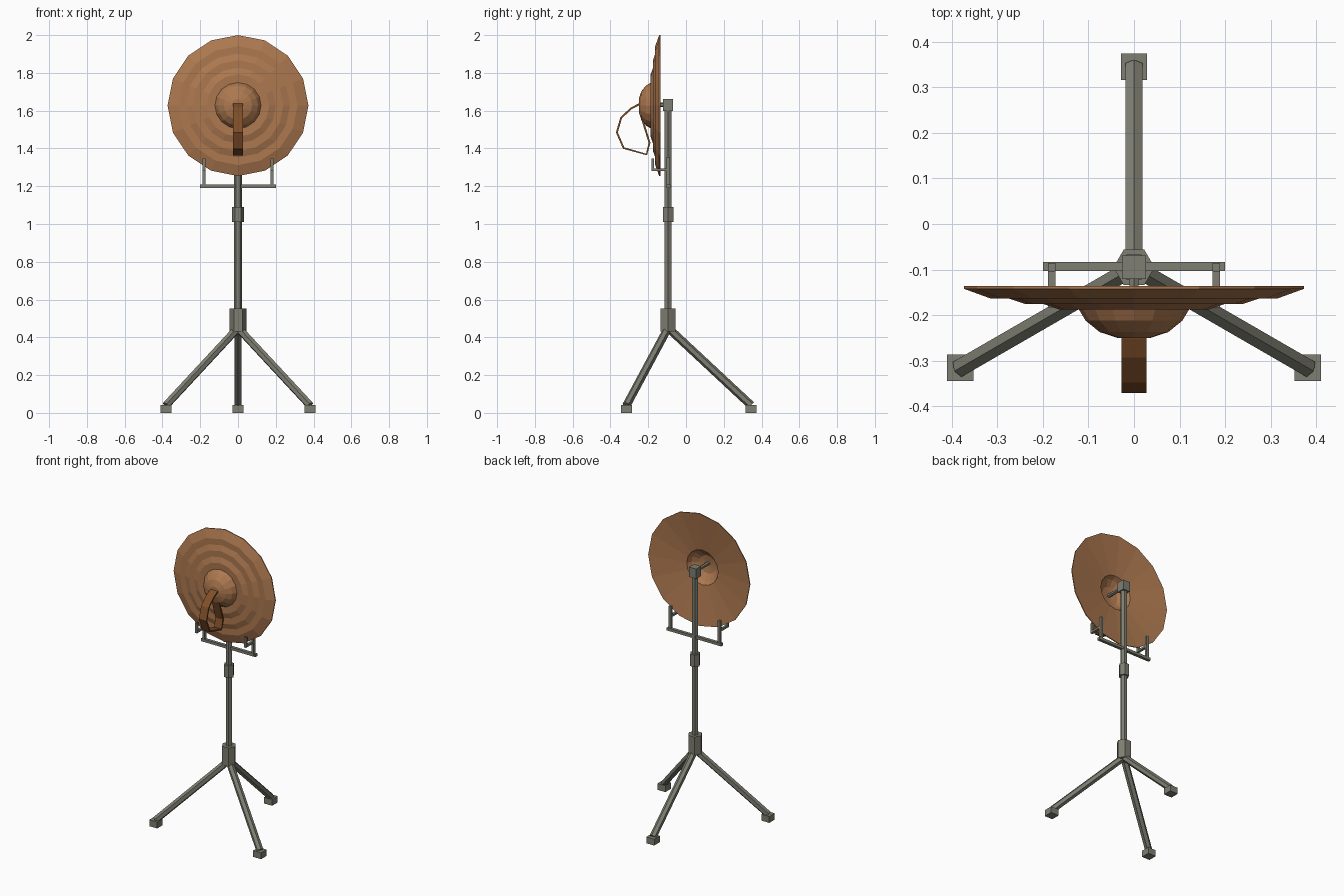
import bpy, bmesh, math
from mathutils import Vector, Matrix

if "Cube" in bpy.data.objects:
    bpy.data.objects.remove(bpy.data.objects["Cube"])

POLE_Y = -0.095
DISC_Z = 1.627


def material(name, rgb):
    m = bpy.data.materials.new(name)
    m.use_nodes = True
    m.diffuse_color = (*rgb, 1)
    m.node_tree.nodes["Principled BSDF"].inputs["Base Color"].default_value = (*rgb, 1)
    return m


METAL = material("grey metal", (0.21, 0.21, 0.17))
BRONZE = material("bronze", (0.42, 0.19, 0.08))
LEATHER = material("brown leather", (0.22, 0.078, 0.022))


def finish(name, bm, mat):
    bmesh.ops.recalc_face_normals(bm, faces=bm.faces)
    mesh = bpy.data.meshes.new(name)
    bm.to_mesh(mesh)
    bm.free()
    mesh.materials.append(mat)
    obj = bpy.data.objects.new(name, mesh)
    bpy.context.collection.objects.link(obj)
    return obj


def box(name, centre, size):
    bm = bmesh.new()
    bmesh.ops.create_cube(bm, size=1, matrix=Matrix.Translation(centre) @ Matrix.Diagonal((*size, 1)))
    return finish(name, bm, METAL)


def rod(name, start, end, radius, sides=6):
    """Prism between two points, with an edge on top (or on x when upright)."""
    a, b = Vector(start), Vector(end)
    d = (b - a).normalized()
    up = Vector((1, 0, 0)) if abs(d.z) > 0.99 else Vector((0, 0, 1))
    side = d.cross(up).normalized()
    up = side.cross(d)
    bm = bmesh.new()
    rings = []
    for p in (a, b):
        angles = [math.tau * i / sides for i in range(sides)]
        rings.append([bm.verts.new(p + radius * (up * math.cos(t) + side * math.sin(t))) for t in angles])
        bm.faces.new(rings[-1])
    for i in range(sides):
        j = (i + 1) % sides
        bm.faces.new((rings[0][i], rings[0][j], rings[1][j], rings[1][i]))
    return finish(name, bm, METAL)


# Upright pole with hub, collar and top block
for name, low, high, radius in (("pole", 0.44, 1.61, 0.021), ("hub", 0.43, 0.553, 0.045),
                                ("collar", 1.01, 1.09, 0.032)):
    rod(name, (0, POLE_Y, low), (0, POLE_Y, high), radius)
box("top_block", (0, POLE_Y, 1.63), (0.052, 0.052, 0.065))
rod("hanging_rod", (0, POLE_Y, 1.632), (0, -0.24, 1.632), 0.012)

# Tripod legs and feet
for label, angle in (("back", 90), ("left", 330), ("right", 210)):
    out = Vector((math.cos(math.radians(angle)), math.sin(math.radians(angle)), 0))
    base = Vector((0, POLE_Y, 0))
    rod(label + "_leg", base + Vector((0, 0, 0.45)), base + out * 0.44 + Vector((0, 0, 0.04)), 0.022)
    box(label + "_foot", base + out * 0.44 + Vector((0, 0, 0.021)), (0.058, 0.058, 0.042))

# Cradle: cross bar with a hooked support at each end
box("cross_bar", (0, POLE_Y + 0.002, 1.2), (0.4, 0.02, 0.018))
for label, x in (("left", 0.18), ("right", -0.18)):
    box(label + "_support", (x, POLE_Y, 1.275), (0.016, 0.018, 0.16))
    box(label + "_hook_arm", (x, -0.138, 1.287), (0.016, 0.09, 0.014))
    box(label + "_hook_tip", (x, -0.176, 1.314), (0.016, 0.014, 0.066))

# Disc: stepped front, domed boss, plain conical back with a hollow centre
profile = [(0, -0.25), (0.035, -0.25), (0.075, -0.237), (0.106, -0.212), (0.122, -0.185),
           (0.165, -0.187), (0.2, -0.175), (0.24, -0.175), (0.275, -0.163), (0.315, -0.163),
           (0.373, -0.142), (0.373, -0.136),
           (0.115, -0.172), (0.1, -0.2), (0.06, -0.227), (0, -0.236)]
bm = bmesh.new()
points = [bm.verts.new((r, y, DISC_Z)) for r, y in profile]
edges = [bm.edges.new(pair) for pair in zip(points, points[1:])]
bmesh.ops.spin(bm, geom=points + edges, cent=(0, 0, DISC_Z), axis=(0, 1, 0),
               angle=math.tau, steps=16, use_duplicate=False)
bmesh.ops.remove_doubles(bm, verts=bm.verts, dist=0.0005)
finish("disc", bm, BRONZE)

# Strap looped through the boss
path = [(-0.235, 1.635), (-0.25, 1.633), (-0.29, 1.612), (-0.343, 1.563), (-0.366, 1.485),
        (-0.33, 1.402), (-0.209, 1.368), (-0.193, 1.43), (-0.232, 1.555)]
bm = bmesh.new()
rows = [[bm.verts.new((x, y, z)) for x in (-0.027, 0.027)] for y, z in path]
for p, q in zip(rows, rows[1:]):
    bm.faces.new((p[0], p[1], q[1], q[0]))
strap = finish("strap", bm, LEATHER)
solid = strap.modifiers.new("thickness", 'SOLIDIFY')
solid.thickness = 0.01
solid.offset = 0
